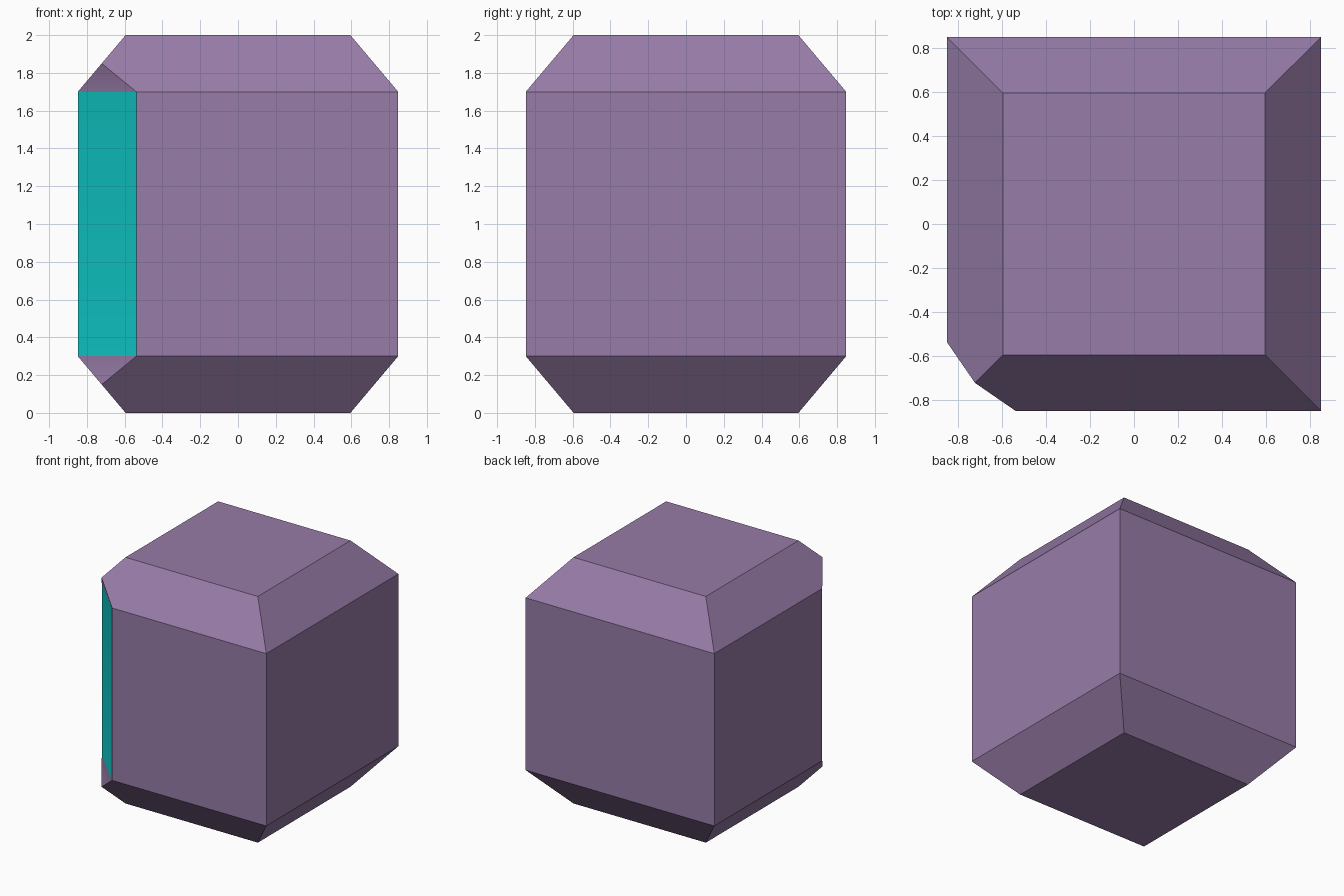
import bpy, bmesh, math

if "Cube" in bpy.data.objects:
    bpy.data.objects.remove(bpy.data.objects["Cube"])

W, T = 0.848, 0.595      # half width of body and of the top/bottom caps
C = 0.538                # where the notched corner starts
M = (W + T) / 2          # halfway down the sloped corner edge


def material(name, color):
    m = bpy.data.materials.new(name)
    m.diffuse_color = color
    m.use_nodes = True
    m.node_tree.nodes["Principled BSDF"].inputs["Base Color"].default_value = m.diffuse_color
    return m


bm = bmesh.new()


def ring(points, z):
    return [bm.verts.new((x, y, z)) for x, y in points]


def end_cap(z_cap, z_mid, z_body):
    """Cap, four sloped faces and the small corner triangle; returns the body ring."""
    cap = ring([(-T, -T), (T, -T), (T, T), (-T, T)], z_cap)
    tip = ring([(-M, -M)], z_mid)[0]
    body = ring([(-C, -W), (W, -W), (W, W), (-W, W), (-W, -C)], z_body)
    bm.faces.new(cap)
    bm.faces.new([cap[0], tip, body[0], body[1], cap[1]])
    bm.faces.new([cap[1], body[1], body[2], cap[2]])
    bm.faces.new([cap[2], body[2], body[3], cap[3]])
    bm.faces.new([cap[3], body[3], body[4], tip, cap[0]])
    bm.faces.new([tip, body[4], body[0]])
    return body


# Both ends
low = end_cap(0.0, 0.15, 0.3)
high = end_cap(2.0, 1.85, 1.7)

# Four walls, plus the coloured strip across the cut corner
for i in range(5):
    j = (i + 1) % 5
    face = bm.faces.new([low[i], low[j], high[j], high[i]])
    face.material_index = 1 if i == 4 else 0

bmesh.ops.recalc_face_normals(bm, faces=bm.faces)
mesh = bpy.data.meshes.new("chamfered_crate")
bm.to_mesh(mesh)
bm.free()

crate = bpy.data.objects.new("chamfered_crate", mesh)
bpy.context.collection.objects.link(crate)
mesh.materials.append(material("purple", (0.31, 0.20, 0.39, 1)))
mesh.materials.append(material("teal", (0.005, 0.60, 0.59, 1)))

# Soft shading only between the strip and its end triangles
bpy.context.view_layer.objects.active = crate
crate.select_set(True)
bpy.ops.object.shade_smooth_by_angle(angle=math.radians(30))
